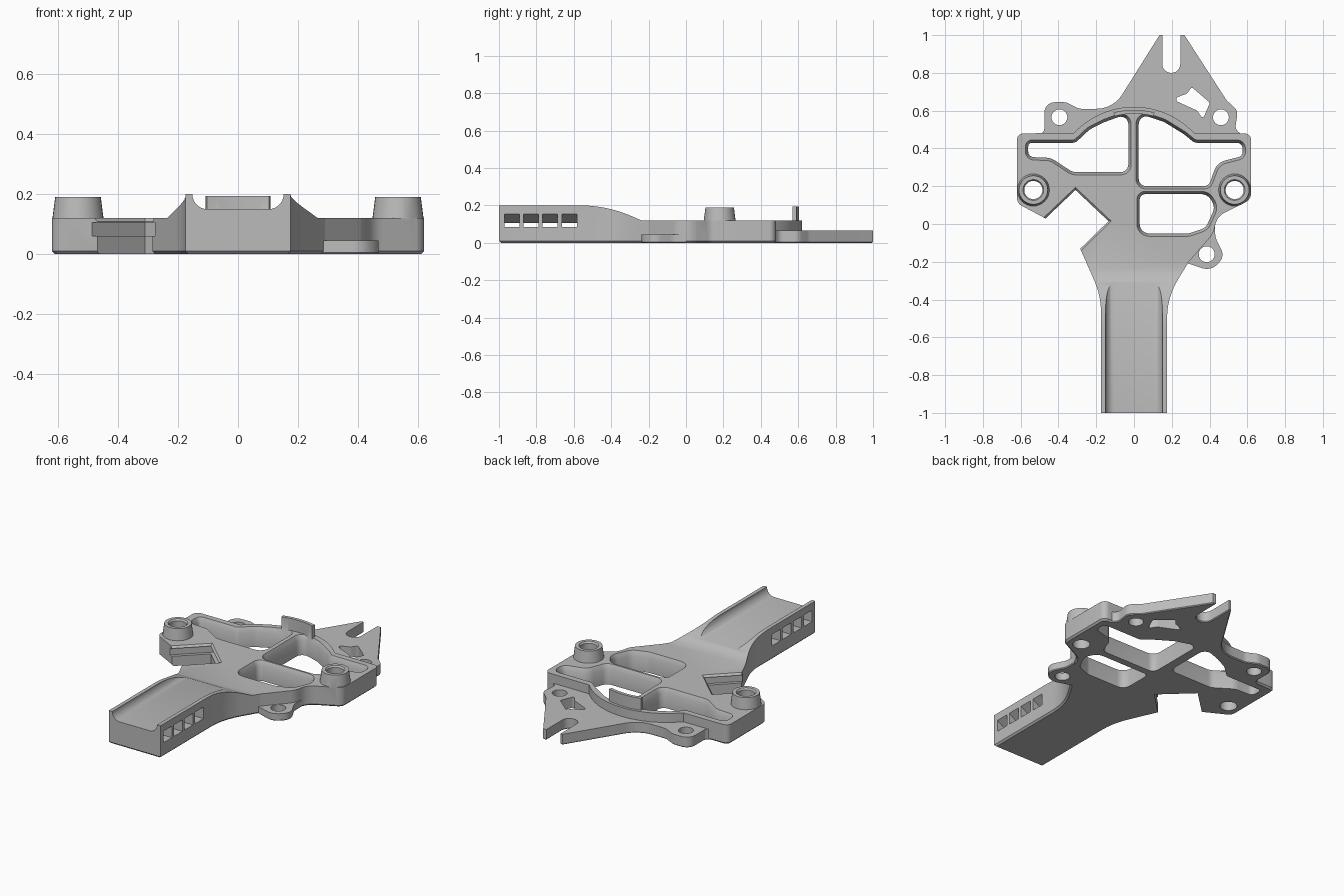
import bpy
import bmesh
from math import sin, cos, tan, radians, pi
from mathutils import Vector

cube = bpy.data.objects.get("Cube")
if cube:
    bpy.data.objects.remove(cube, do_unlink=True)

grey = bpy.data.materials.new("plain grey")
grey.use_nodes = True
tone = (0.5, 0.5, 0.5, 1)
grey.diffuse_color = tone
for node in grey.node_tree.nodes:
    if node.type == 'BSDF_PRINCIPLED':
        node.inputs["Base Color"].default_value = tone


def rounded(corners, steps=6):
    """Turn (x, y, radius) corners into an outline with arcs."""
    corners = [(c[0], c[1], c[2] if len(c) > 2 else 0) for c in corners]
    out, n = [], len(corners)
    for i, (x, y, r) in enumerate(corners):
        p = Vector((x, y))
        before, after = corners[i - 1], corners[(i + 1) % n]
        a, b = Vector(before[:2]) - p, Vector(after[:2]) - p
        angle = a.angle(b)
        if not r or angle > pi - 0.02:
            out.append(p)
            continue
        room = min(a.length * (0.49 if before[2] else 0.98),
                   b.length * (0.49 if after[2] else 0.98))
        t = min(r / tan(angle / 2), room)
        r = t * tan(angle / 2)
        a.normalize()
        b.normalize()
        centre = p + (a + b).normalized() * (r / sin(angle / 2))
        start, end = p + a * t - centre, p + b * t - centre
        sweep = start.angle_signed(end)
        for k in range(steps + 1):
            turn = -sweep * k / steps
            out.append(centre + Vector((start.x * cos(turn) - start.y * sin(turn),
                                        start.x * sin(turn) + start.y * cos(turn))))
    return out


def offset(pts, d):
    """Grow an outline by d, or shrink it when d is negative."""
    n = len(pts)
    area = sum(pts[i - 1].cross(pts[i]) for i in range(n))
    d = d if area > 0 else -d
    out = []
    for i, p in enumerate(pts):
        u = (p - pts[i - 1]).normalized()
        v = (pts[(i + 1) % n] - p).normalized()
        m = Vector((u.y + v.y, -u.x - v.x)).normalized()
        out.append(p + m * d / max(0.5, m.dot(Vector((u.y, -u.x)))))
    return out


def prism(name, pts, layers, axis='z'):
    """Stack offset copies of an outline along an axis into a closed solid."""
    place = {'z': lambda u, v, w: (u, v, w), 'x': lambda u, v, w: (w, u, v),
             'y': lambda u, v, w: (u, w, v)}[axis]
    bm = bmesh.new()
    rings = [[bm.verts.new(place(p.x, p.y, w)) for p in offset(pts, d)]
             for w, d in layers]
    n = len(pts)
    for low, high in zip(rings, rings[1:]):
        for i in range(n):
            j = (i + 1) % n
            bm.faces.new((low[i], low[j], high[j], high[i]))
    bm.faces.new(rings[0])
    bm.faces.new(rings[-1])
    bmesh.ops.recalc_face_normals(bm, faces=bm.faces)
    mesh = bpy.data.meshes.new(name)
    bm.to_mesh(mesh)
    bm.free()
    mesh.materials.append(grey)
    obj = bpy.data.objects.new(name, mesh)
    bpy.context.collection.objects.link(obj)
    return obj


def combine(target, tool, operation):
    mod = target.modifiers.new(tool.name, 'BOOLEAN')
    mod.operation, mod.object, mod.solver = operation, tool, 'EXACT'
    bpy.context.view_layer.objects.active = target
    bpy.ops.object.modifier_apply(modifier=mod.name)
    bpy.data.objects.remove(tool, do_unlink=True)


def circle(x, y, r, n=32):
    return [Vector((x + r * cos(2 * pi * i / n), y + r * sin(2 * pi * i / n)))
            for i in range(n)]


def arc(r, start, end, n):
    """Points on the arched rear edge, by angle from the rear."""
    angles = [radians(start + (end - start) * i / n) for i in range(n + 1)]
    return [(r * sin(a), 0.184 + r * cos(a)) for a in angles]


def straight(z0, z1):
    return [(z0, 0), (z1, 0)]


# Main body and handle
outline = [(-.175, -1), (.175, -1), (.175, -.39, .4), (.29, -.2, .05),
           (.42, -.05, .1), (.44, .04, .1), (.62, .13, .05), (.62, .48, .035)]
outline += arc(.436, 47, -47, 24)
outline += [(-.62, .48, .035), (-.62, .11, .05), (-.47, .03), (-.285, -.13),
            (-.175, -.38, .4)]
body = prism("bracket_body", rounded(outline), [(0, -.01), (.01, 0), (.25, 0)])

# Side profile: raised handle sloping down to the flat body
slope = [(-1.2, .2), (-.42, .2, .7), (-.24, .12), (1.2, .12), (1.2, .4), (-1.2, .4)]
combine(body, prism("top_cutter", rounded(slope, 12), straight(-1, 1), 'x'), 'DIFFERENCE')

# Trough along the handle
trough = [(-.152, .3), (-.152, .15, .05), (.152, .15, .05), (.152, .3)]
combine(body, prism("trough_cutter", rounded(trough, 8), straight(-1.1, -.2), 'y'), 'DIFFERENCE')

# Row of windows through the handle sides
window = [(-.2, .085), (.2, .085), (.2, .155), (.175, .155), (.1, .105),
          (-.1, .105), (-.175, .155), (-.2, .155)]
for i in range(4):
    y = -.93 + .102 * i
    combine(body, prism("window_cutter", rounded(window), straight(y - .04, y + .04), 'y'),
            'DIFFERENCE')

# Thin rear wing with forked tip, and the side ear
wing = [(-.52, .46), (.59, .46), (.535, .5, .04), (.55, .6, .05), (.49, .655, .06),
        (.267, 1), (.245, 1), (.245, .8, .047), (.15, .8, .047), (.15, 1), (.135, 1),
        (-.11, .61, .18), (-.29, .61, .06), (-.36, .645, .06), (-.475, .645, .07),
        (-.475, .49, .03)]
ear = [(.26, -.2), (.41, -.25, .08), (.48, -.17, .06), (.43, -.07, .08),
       (.43, 0), (.3, -.06)]
for name, shape, top in (("rear_wing", wing, .065), ("side_ear", ear, .045)):
    combine(body, prism(name, rounded(shape), [(0, -.005), (.005, 0), (top, 0)]), 'UNION')

# Three large openings with chamfered rims
left_opening = [(-.56, .43, .02), (-.31, .43, .04), (-.235, .5, .1), (-.155, .54, .1),
                (-.03, .585, .04), (-.03, .275, .04), (-.325, .275, .06),
                (-.44, .35, .08), (-.56, .355, .03)]
right_opening = [(.025, .585, .04), (.16, .54, .1), (.265, .475, .1), (.32, .43, .04),
                 (.575, .43, .03), (.575, .36, .03), (.44, .325, .08),
                 (.395, .2, .04), (.025, .2, .04)]
front_opening = [(.03, .158, .03), (.39, .158, .06), (.43, .09, .06), (.38, -.02, .06),
                 (.29, -.05, .06), (.03, -.05, .05)]
for shape in (left_opening, right_opening, front_opening):
    layers = [(-.1, 0), (.09, 0), (.12, .015), (.3, .015)]
    combine(body, prism("opening_cutter", rounded(shape), layers), 'DIFFERENCE')

# Diagonal slot with grooved walls
slot = rounded([(-.52, -.02), (-.31, .18), (-.135, .015), (-.33, -.175)])
combine(body, prism("slot_cutter", slot, [(-.1, 0), (.108, 0), (.12, .01), (.3, .01)]),
        'DIFFERENCE')
combine(body, prism("groove_cutter", slot, [(.06, .02), (.105, .02)]), 'DIFFERENCE')

# Small screw holes and the window in the wing
for x, y in ((-.395, .565), (.46, .565), (.385, -.16)):
    combine(body, prism("hole_cutter", circle(x, y, .042), straight(-.1, .3)), 'DIFFERENCE')
cutout = [(.225, .67, .01), (.28, .69, .02), (.305, .725, .01), (.402, .642, .01),
          (.365, .555, .01), (.335, .6, .02), (.225, .65, .01)]
combine(body, prism("wing_window_cutter", rounded(cutout), straight(-.1, .3)), 'DIFFERENCE')

# Tapered bosses with bores
for side in (-1, 1):
    x, y = side * .533, .18
    combine(body, prism("boss", circle(x, y, .085), [(.05, -.01), (.12, 0), (.19, -.009)]),
            'UNION')
    bore = [(-.1, 0), (.18, 0), (.2, .014)]
    combine(body, prism("bore_cutter", circle(x, y, .048), bore), 'DIFFERENCE')

# Curved upright tab on the arch
tab = arc(.42, -15, 15, 10) + arc(.4, 15, -15, 10)
combine(body, prism("upright_tab", rounded(tab), straight(.1, .193)), 'UNION')

bpy.ops.object.select_all(action='DESELECT')
body.select_set(True)
bpy.context.view_layer.objects.active = body
bpy.ops.object.shade_smooth_by_angle(angle=radians(30))
